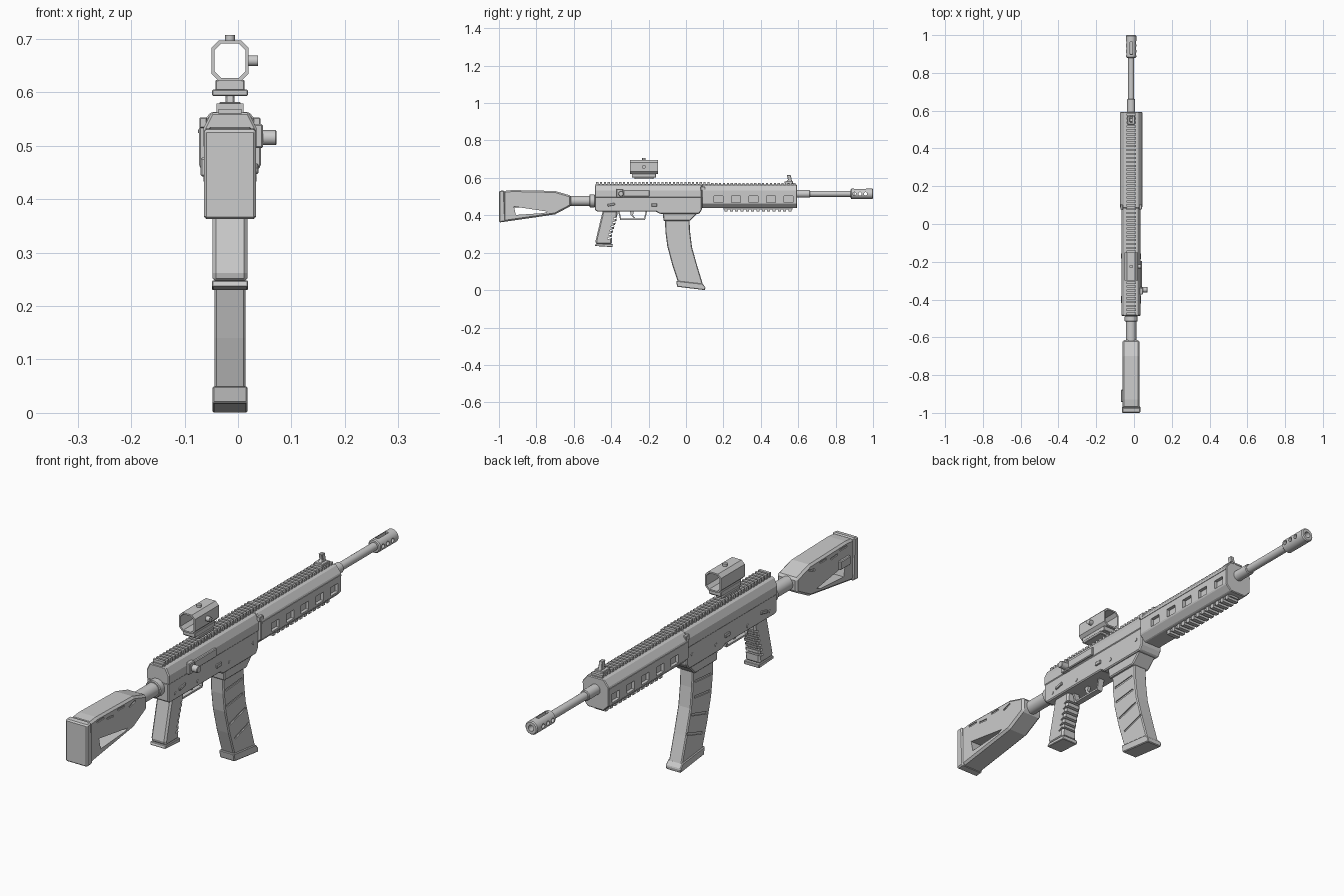
import bpy, bmesh, math
from mathutils import Matrix, Vector

if "Cube" in bpy.data.objects:
    bpy.data.objects.remove(bpy.data.objects["Cube"])

CX = -0.015  # centre line of the rifle


def finish(bm, name, bevel=0.0, smooth=False):
    bmesh.ops.recalc_face_normals(bm, faces=bm.faces)
    me = bpy.data.meshes.new(name)
    bm.to_mesh(me)
    bm.free()
    ob = bpy.data.objects.new(name, me)
    bpy.context.collection.objects.link(ob)
    bpy.context.view_layer.objects.active = ob
    if bevel:
        m = ob.modifiers.new("bevel", 'BEVEL')
        m.width, m.segments, m.limit_method = bevel, 1, 'ANGLE'
    if smooth:
        bpy.ops.object.select_all(action='DESELECT')
        ob.select_set(True)
        bpy.ops.object.shade_smooth_by_angle(angle=math.radians(35))
    return ob


def extrude(bm, pts, vec):
    f = bm.faces.new([bm.verts.new(p) for p in pts])
    r = bmesh.ops.extrude_face_region(bm, geom=[f])
    vs = [v for v in r['geom'] if isinstance(v, bmesh.types.BMVert)]
    bmesh.ops.translate(bm, verts=vs, vec=vec)


def side(name, pts, half, bevel=0.0, cx=CX):
    """Side profile (y, z) extruded across x."""
    bm = bmesh.new()
    extrude(bm, [(cx - half, y, z) for y, z in pts], (2 * half, 0, 0))
    return finish(bm, name, bevel)


def section(name, half_pts, y0, y1, bevel=0.0):
    """Mirrored cross-section (half x, z) extruded along y."""
    pts = half_pts + [(-x, z) for x, z in reversed(half_pts)]
    bm = bmesh.new()
    extrude(bm, [(CX + x, y0, z) for x, z in pts], (0, y1 - y0, 0))
    return finish(bm, name, bevel)


def add_box(bm, c, s, rx=0.0):
    m = Matrix.Translation(c) @ Matrix.Rotation(rx, 4, 'X') @ Matrix.Diagonal((*s, 1))
    bmesh.ops.create_cube(bm, size=1, matrix=m)


def boxes(name, items, bevel=0.0):
    bm = bmesh.new()
    for it in items:
        add_box(bm, *it)
    return finish(bm, name, bevel)


def add_cyl(bm, c, r, length, axis='Y', n=24):
    rot = {'X': Matrix.Rotation(math.pi / 2, 4, 'Y'),
           'Y': Matrix.Rotation(math.pi / 2, 4, 'X'), 'Z': Matrix()}[axis]
    bmesh.ops.create_cone(bm, cap_ends=True, segments=n, radius1=r, radius2=r,
                          depth=length, matrix=Matrix.Translation(c) @ rot)


def cyl(name, c, r, length, axis='Y', bevel=0.0, n=24):
    bm = bmesh.new()
    add_cyl(bm, c, r, length, axis, n)
    return finish(bm, name, bevel, True)


def carve(ob, cutter):
    cutter.hide_render = True
    m = ob.modifiers.new("cut", 'BOOLEAN')
    m.operation, m.solver, m.object = 'DIFFERENCE', 'EXACT', cutter
    bpy.context.view_layer.objects.active = ob
    for name in [mod.name for mod in ob.modifiers if mod.type in {'BEVEL', 'BOOLEAN'}]:
        bpy.ops.object.modifier_apply(modifier=name)
    bpy.data.objects.remove(cutter)


def both_sides(half, items, depth=0.012):
    """Mirrored pocket boxes from (y, z, length, height, tilt)."""
    return [((CX + s * half, y, z), (depth, l, h), t)
            for s in (-1, 1) for y, z, l, h, t in items]


# Stock with triangular opening and side slots
stock = side("stock", [(-0.975, 0.53), (-0.93, 0.535), (-0.70, 0.53), (-0.615, 0.505),
                       (-0.615, 0.45), (-0.70, 0.405), (-0.80, 0.39), (-0.975, 0.365)], 0.045, 0.008)
carve(stock, side("stock_hole", [(-0.92, 0.447), (-0.91, 0.402), (-0.76, 0.412), (-0.74, 0.42)], 0.1))
carve(stock, boxes("stock_slots", both_sides(0.045, [
    (-0.91, 0.517, 0.045, 0.007, 0), (-0.85, 0.505, 0.04, 0.007, -0.1),
    (-0.78, 0.515, 0.04, 0.007, 0), (-0.71, 0.505, 0.04, 0.007, 0.3)], 0.008)))
side("butt_pad", [(-1, 0.362), (-1, 0.53), (-0.972, 0.533), (-0.965, 0.365)], 0.049, 0.005)
boxes("sling_loop", [((-0.062, -0.91, 0.46), (0.016, 0.065, 0.035))], 0.003)

# Buffer tube
cyl("buffer_tube", (CX, -0.555, 0.477), 0.027, 0.14)
cyl("tube_collar", (CX, -0.502, 0.477), 0.034, 0.03, bevel=0.003)

# Receiver and magazine well
section("upper_receiver", [(0.05, 0.495), (0.05, 0.532), (0.035, 0.562)], -0.487, 0.085, 0.004)
side("lower_receiver", [(-0.487, 0.50), (-0.487, 0.428), (-0.475, 0.42), (-0.16, 0.42),
                        (-0.14, 0.408), (0.07, 0.408), (0.085, 0.43), (0.085, 0.50)], 0.0475, 0.004)
side("magazine_well", [(-0.125, 0.42), (-0.12, 0.37), (0.02, 0.37), (0.075, 0.425)], 0.04, 0.004)
boxes("ejection_cover", [((0.036, -0.265, 0.518), (0.014, 0.14, 0.034)),
                         ((0.036, -0.355, 0.518), (0.022, 0.035, 0.045))], 0.003)
cyl("bolt_handle", (0.052, -0.348, 0.515), 0.014, 0.04, 'X', 0.002, 16)
bm = bmesh.new()
for y, z in [(-0.44, 0.445), (-0.30, 0.44), (-0.10, 0.44), (0.05, 0.46)]:
    add_cyl(bm, (CX, y, z), 0.007, 0.1, 'X', 12)
finish(bm, "receiver_pins", 0, True)
boxes("selector", both_sides(0.049, [(-0.40, 0.457, 0.04, 0.012, 0.2), (-0.17, 0.455, 0.03, 0.015, 0)], 0.008), 0.002)

# Handguard with side windows
guard = section("handguard", [(0.035, 0.438), (0.058, 0.462), (0.058, 0.535), (0.036, 0.563)], 0.085, 0.593, 0.003)
carve(guard, boxes("guard_windows", both_sides(0.058, [
    (0.175 + 0.093 * i, 0.485, 0.048, 0.034, 0) for i in range(5)], 0.026)))
boxes("guard_strips", both_sides(0.0575, [(0.34, 0.527, 0.50, 0.006, 0)], 0.005))
boxes("guard_latch", both_sides(0.05, [(0.09, 0.543, 0.025, 0.02, 0)], 0.014), 0.002)


# Rails with cross teeth
def rail(name, y0, y1, z0, z1, half, pitch=0.02):
    mid, h = (z0 + z1) / 2, z1 - z0
    items = [((CX, (y0 + y1) / 2, z0 + h * 0.25), (half * 1.7, y1 - y0, h * 0.5))]
    n = int((y1 - y0) / pitch)
    items += [((CX, y0 + (i + 0.5) * (y1 - y0) / n, mid), (half * 2, pitch * 0.58, h)) for i in range(n)]
    boxes(name, items)


rail("receiver_rail", -0.485, 0.13, 0.558, 0.579, 0.025)
rail("guard_rail", 0.13, 0.59, 0.556, 0.573, 0.025)
rail("bottom_rail", 0.20, 0.57, 0.440, 0.421, 0.025, 0.028)

# Front sight
side("front_sight", [(0.525, 0.57), (0.575, 0.57), (0.565, 0.59), (0.56, 0.615), (0.54, 0.615), (0.545, 0.59)], 0.008, 0.002)
boxes("sight_base", [((CX, 0.55, 0.575), (0.04, 0.045, 0.014))], 0.002)

# Barrel and muzzle
cyl("barrel", (CX, 0.73, 0.515), 0.016, 0.34)
cyl("gas_block", (CX, 0.625, 0.515), 0.021, 0.075, bevel=0.003)
muzzle = cyl("muzzle_brake", (CX, 0.94, 0.515), 0.027, 0.12, bevel=0.004)
bm = bmesh.new()
add_cyl(bm, (CX, 0.98, 0.515), 0.012, 0.16)
carve(muzzle, finish(bm, "bore"))
bm = bmesh.new()
for y in (0.90, 0.93, 0.96):
    add_cyl(bm, (CX, y, 0.515), 0.009, 0.1, 'X', 12)
add_box(bm, (CX, 0.93, 0.54), (0.014, 0.065, 0.03))
carve(muzzle, finish(bm, "muzzle_ports"))

# Pistol grip with finger grooves
grip = side("pistol_grip", [(-0.445, 0.425), (-0.365, 0.425), (-0.37, 0.38), (-0.395, 0.30),
                            (-0.397, 0.245), (-0.48, 0.245), (-0.484, 0.262)], 0.033, 0.007)
carve(grip, boxes("grip_grooves", [((CX, -0.372 - 0.0065 * i, 0.385 - 0.021 * i), (0.1, 0.032, 0.007), 0.3)
                                   for i in range(6)]))
side("grip_cap", [(-0.483, 0.248), (-0.487, 0.236), (-0.393, 0.230), (-0.391, 0.246)], 0.034, 0.002)

# Trigger and guard
boxes("trigger_guard", [((CX, -0.285, 0.379), (0.024, 0.13, 0.007)),
                        ((CX, -0.217, 0.399), (0.024, 0.007, 0.047), -0.25),
                        ((CX, -0.354, 0.399), (0.024, 0.007, 0.047), 0.25)])
side("trigger", [(-0.30, 0.425), (-0.28, 0.425), (-0.283, 0.40), (-0.272, 0.386), (-0.28, 0.385), (-0.295, 0.40)], 0.006)

# Curved magazine with slanted grooves
back = [(-0.113, 0.39), (-0.11, 0.31), (-0.10, 0.235), (-0.075, 0.14), (-0.042, 0.04)]
front = [(0.092, 0.025), (0.06, 0.13), (0.032, 0.23), (0.022, 0.31), (0.018, 0.39)]
mag = side("magazine", back + front, 0.029, 0.004)
carve(mag, boxes("mag_grooves", both_sides(0.029, [
    (-0.045, 0.325, 0.10, 0.009, 0.08), (-0.04, 0.262, 0.10, 0.009, 0.12),
    (-0.022, 0.19, 0.10, 0.009, 0.28), (0.008, 0.122, 0.10, 0.009, 0.3)], 0.008)))
side("magazine_base", [(-0.053, 0.05), (-0.047, 0.018), (0.102, 0.0), (0.104, 0.016), (0.088, 0.034)], 0.033, 0.003)

# Optic: hollow octagonal tube on a clamp
def octagon(h, v, c):
    return [(h - c, 0.659 - v), (h, 0.659 - v + c), (h, 0.659 + v - c), (h - c, 0.659 + v)]


optic = section("optic_body", octagon(0.035, 0.038, 0.014), -0.30, -0.15)
carve(optic, section("optic_hole", octagon(0.029, 0.032, 0.012), -0.4, -0.1))
boxes("optic_mount", [((CX, -0.225, 0.613), (0.055, 0.13, 0.02)),
                      ((CX, -0.225, 0.599), (0.067, 0.10, 0.012))], 0.002)
cyl("optic_top_knob", (CX, -0.225, 0.70), 0.009, 0.014, 'Z', n=16)
cyl("optic_side_knob", (0.027, -0.225, 0.659), 0.010, 0.02, 'X', n=16)
